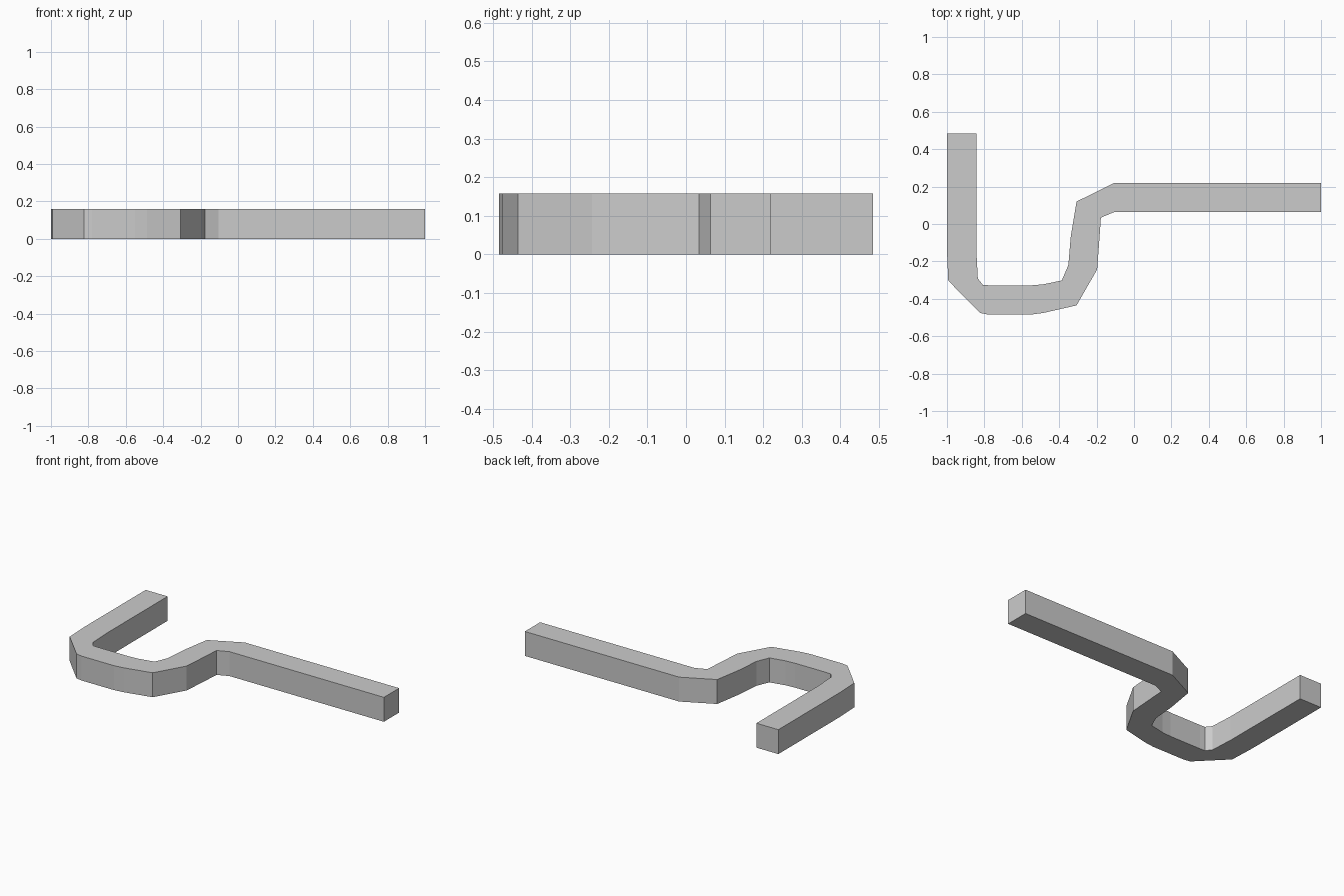
import bpy, bmesh

if "Cube" in bpy.data.objects:
    bpy.data.objects.remove(bpy.data.objects["Cube"])

HEIGHT = 0.158

# Stations along the bent bar: (outer x, y), (inner x, y)
stations = [
    ((-1.0, 0.484), (-0.843, 0.484)),
    ((-1.0, -0.14), (-0.843, -0.14)),
    ((-0.993, -0.303), (-0.835, -0.291)),
    ((-0.823, -0.476), (-0.808, -0.326)),
    ((-0.78, -0.484), (-0.77, -0.328)),
    ((-0.55, -0.484), (-0.55, -0.328)),
    ((-0.487, -0.476), (-0.487, -0.323)),
    ((-0.307, -0.435), (-0.386, -0.302)),
    ((-0.197, -0.243), (-0.351, -0.219)),
    ((-0.184, -0.067), (-0.338, -0.067)),
    ((-0.177, 0.034), (-0.307, 0.12)),
    ((-0.105, 0.064), (-0.105, 0.22)),
    ((1.0, 0.064), (1.0, 0.22)),
]

# Rectangular cross-section at every station, skinned into a closed bar
bm = bmesh.new()
rings = []
for (ox, oy), (ix, iy) in stations:
    corners = [(ox, oy, 0), (ix, iy, 0), (ix, iy, HEIGHT), (ox, oy, HEIGHT)]
    rings.append([bm.verts.new(c) for c in corners])
for a, b in zip(rings, rings[1:]):
    for i in range(4):
        j = (i + 1) % 4
        bm.faces.new((a[i], a[j], b[j], b[i]))

# End caps
bm.faces.new(rings[0])
bm.faces.new(rings[-1])
bmesh.ops.recalc_face_normals(bm, faces=bm.faces)

mesh = bpy.data.meshes.new("bent_bar")
bm.to_mesh(mesh)
bm.free()
bar = bpy.data.objects.new("bent_bar", mesh)
bpy.context.collection.objects.link(bar)
